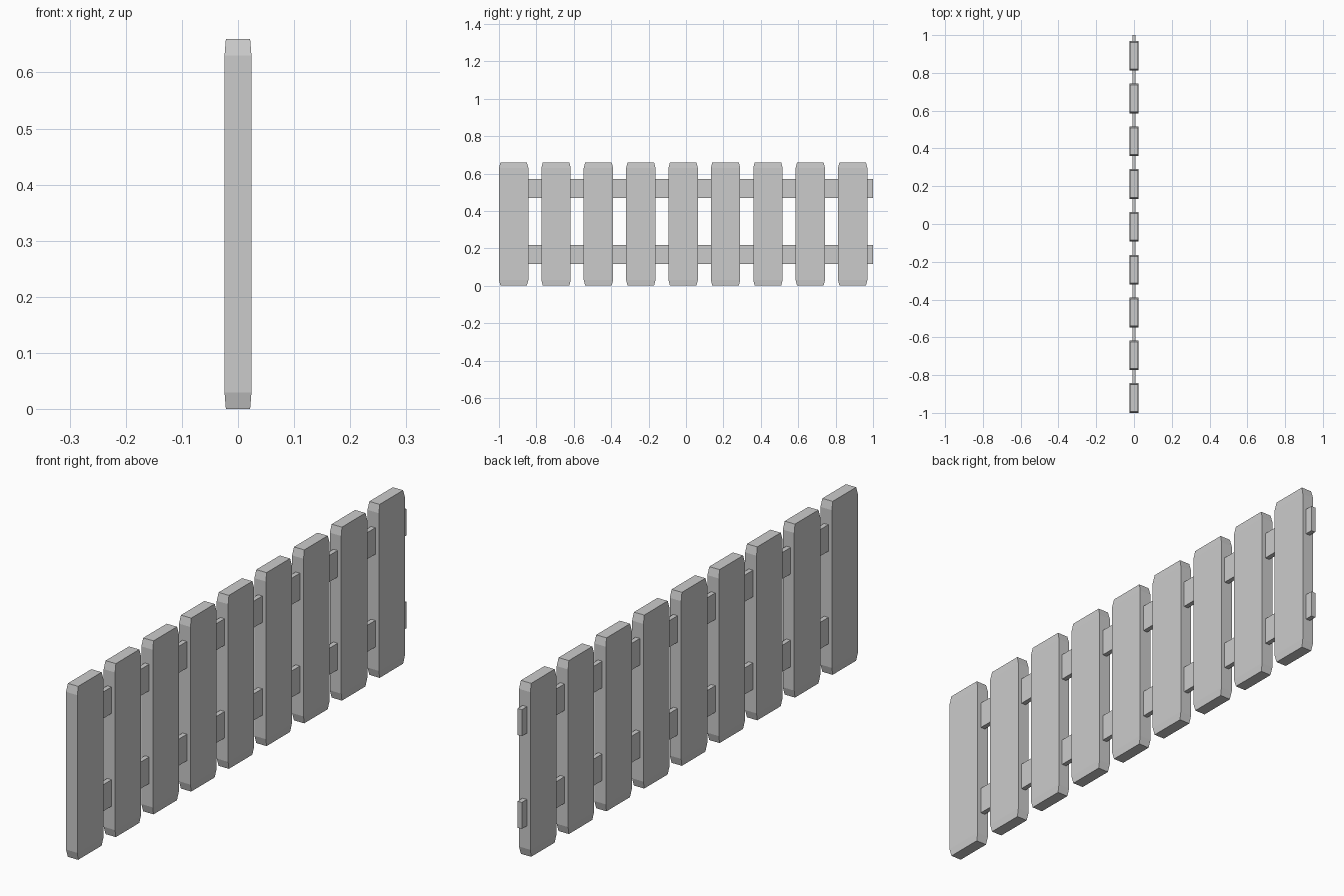
import bpy, bmesh

if "Cube" in bpy.data.objects:
    bpy.data.objects.remove(bpy.data.objects["Cube"])


def lofted_box(name, center, levels):
    """Stack of rectangles: levels = [(z, half_x, half_y), ...], capped at both ends."""
    bm = bmesh.new()
    rings = [[bm.verts.new((sx * hx, sy * hy, z))
              for sx, sy in ((-1, -1), (1, -1), (1, 1), (-1, 1))]
             for z, hx, hy in levels]
    for low, high in zip(rings, rings[1:]):
        for i in range(4):
            j = (i + 1) % 4
            bm.faces.new((low[i], low[j], high[j], high[i]))
    bm.faces.new(rings[0][::-1])
    bm.faces.new(rings[-1])
    mesh = bpy.data.meshes.new(name)
    bm.to_mesh(mesh)
    bm.free()
    obj = bpy.data.objects.new(name, mesh)
    obj.location = center
    bpy.context.collection.objects.link(obj)
    return obj


# Nine pickets with slightly tapered ends
HX, HY, TAPER = 0.024, 0.0785, 0.9
for i in range(9):
    lofted_box(f"picket_{i + 1}", (0, -0.9215 + i * 0.2266, 0), [
        (0.00, HX * TAPER, HY * TAPER),
        (0.03, HX, HY),
        (0.63, HX, HY),
        (0.66, HX * TAPER, HY * TAPER)])

# Two rails through the pickets, sticking out past the last one
for name, z0, z1 in (("lower_rail", 0.117, 0.218), ("upper_rail", 0.47, 0.571)):
    start, end = -0.96, 1.0
    half = (end - start) / 2
    lofted_box(name, (0, (start + end) / 2, 0),
               [(z0, 0.009, half), (z1, 0.009, half)])
